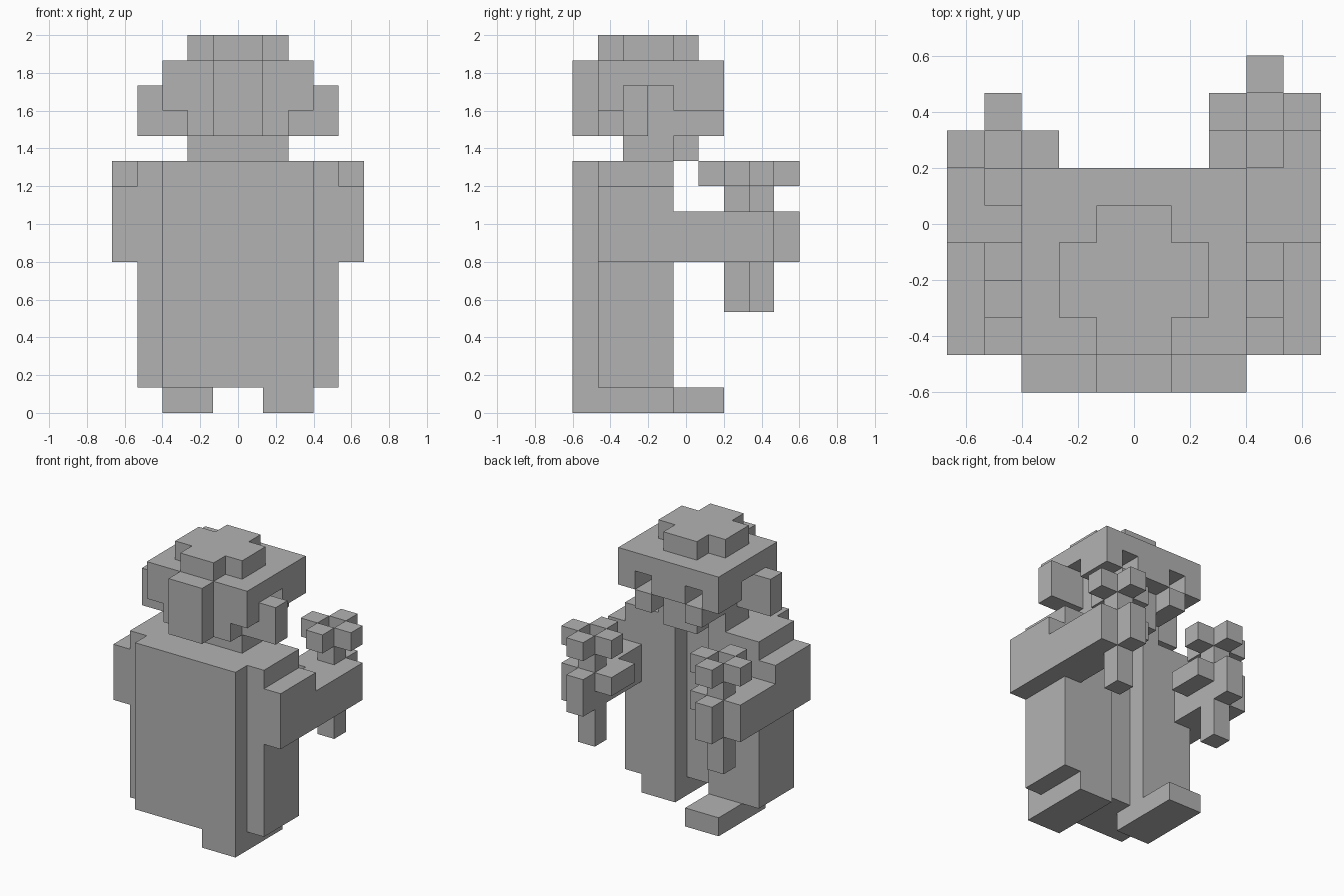
import bpy
import bmesh
from itertools import product
from mathutils import Vector

cube = bpy.data.objects.get("Cube")
if cube:
    bpy.data.objects.remove(cube, do_unlink=True)

U = 2 / 15                          # size of one block
ORIGIN = Vector((-5, -4.5, 0))      # grid corner, in blocks

grey = bpy.data.materials.new("plain_grey")
grey.use_nodes = True
grey.diffuse_color = (0.45, 0.45, 0.45, 1)
grey.node_tree.nodes["Principled BSDF"].inputs["Base Color"].default_value = (0.45, 0.45, 0.45, 1)

parts = {}


def box(x0, x1, y0, y1, z0, z1):
    """Cells of a block-aligned box."""
    return set(product(range(x0, x1), range(y0, y1), range(z0, z1)))


def both(cells):
    """Add the mirror image across the middle."""
    return cells | {(9 - x, y, z) for x, y, z in cells}


def mirror(cells, dy=0):
    return {(9 - x, y + dy, z) for x, y, z in cells}


# Body: back slab, wide sides, groove down the chest
body = box(2, 8, 0, 4, 1, 10) | box(1, 9, 1, 4, 1, 10)
parts["body"] = body - box(4, 6, 3, 4, 1, 10)

# Feet, one stepping ahead of the other
parts["left_foot"] = box(6, 8, 0, 4, 0, 1)
parts["right_foot"] = box(2, 4, 2, 6, 0, 1)

# Neck and chin
parts["neck"] = box(3, 7, 2, 4, 10, 11)
parts["chin"] = box(4, 6, 4, 5, 10, 13)

# Head: overhanging top with openings below, eye notches and cheek posts
head = box(2, 8, 1, 6, 11, 14)
head -= both(box(7, 8, 1, 2, 11, 12))
head -= both(box(7, 8, 3, 4, 11, 13))
head -= both(box(7, 8, 4, 6, 11, 12))
head -= both(box(6, 7, 4, 6, 12, 13))
head -= box(4, 6, 4, 6, 11, 12)
parts["head"] = head
parts["back_knot"] = box(4, 6, 0, 1, 11, 14)
parts["ears"] = both(box(8, 9, 2, 3, 11, 13))
parts["cap_top"] = box(3, 7, 2, 4, 14, 15) | box(4, 6, 1, 5, 14, 15)

# Arms: outer shoulder, forearm, knuckle and thumb
shoulder = box(9, 10, 1, 4, 6, 9)
forearm = box(8, 10, 4, 7, 6, 8)
hand = box(9, 10, 7, 8, 6, 8) | box(8, 9, 7, 9, 6, 8) | box(7, 8, 6, 8, 7, 8)
parts["left_arm"] = shoulder | forearm | hand
parts["right_arm"] = mirror(shoulder) | (mirror(forearm | hand, -1) - box(0, 3, 3, 4, 6, 8))

# Held stems, each with an open ring of four blocks on top
stem = box(8, 9, 7, 8, 4, 6) | box(8, 9, 7, 8, 8, 9)
ring = (box(7, 10, 7, 8, 9, 10) | box(8, 9, 6, 9, 9, 10)) - box(8, 9, 7, 8, 9, 10)
parts["left_held_stem"] = stem
parts["left_stem_ring"] = ring
parts["right_held_stem"] = mirror(stem, -1)
parts["right_stem_ring"] = mirror(ring, -1)

solid = set().union(*parts.values())


def build(name, cells):
    """Skin the cells with outer faces only, then merge flat areas."""
    bm = bmesh.new()
    for cell in sorted(cells):
        for axis, side in product(range(3), (0, 1)):
            step = [0, 0, 0]
            step[axis] = 1 if side else -1
            if tuple(c + s for c, s in zip(cell, step)) in solid:
                continue
            a, b = Vector((0, 0, 0)), Vector((0, 0, 0))
            a[(axis + 1) % 3] = 1
            b[(axis + 2) % 3] = 1
            corner = Vector(cell) + ORIGIN
            corner[axis] += side
            loop = [corner, corner + a, corner + a + b, corner + b]
            if not side:
                loop.reverse()
            bm.faces.new([bm.verts.new(p * U) for p in loop])
    bmesh.ops.remove_doubles(bm, verts=bm.verts, dist=U / 100)
    bmesh.ops.dissolve_limit(bm, angle_limit=0.01, verts=bm.verts, edges=bm.edges)
    mesh = bpy.data.meshes.new(name)
    bm.to_mesh(mesh)
    bm.free()
    mesh.materials.append(grey)
    bpy.context.collection.objects.link(bpy.data.objects.new(name, mesh))


for name, cells in parts.items():
    build(name, cells)
